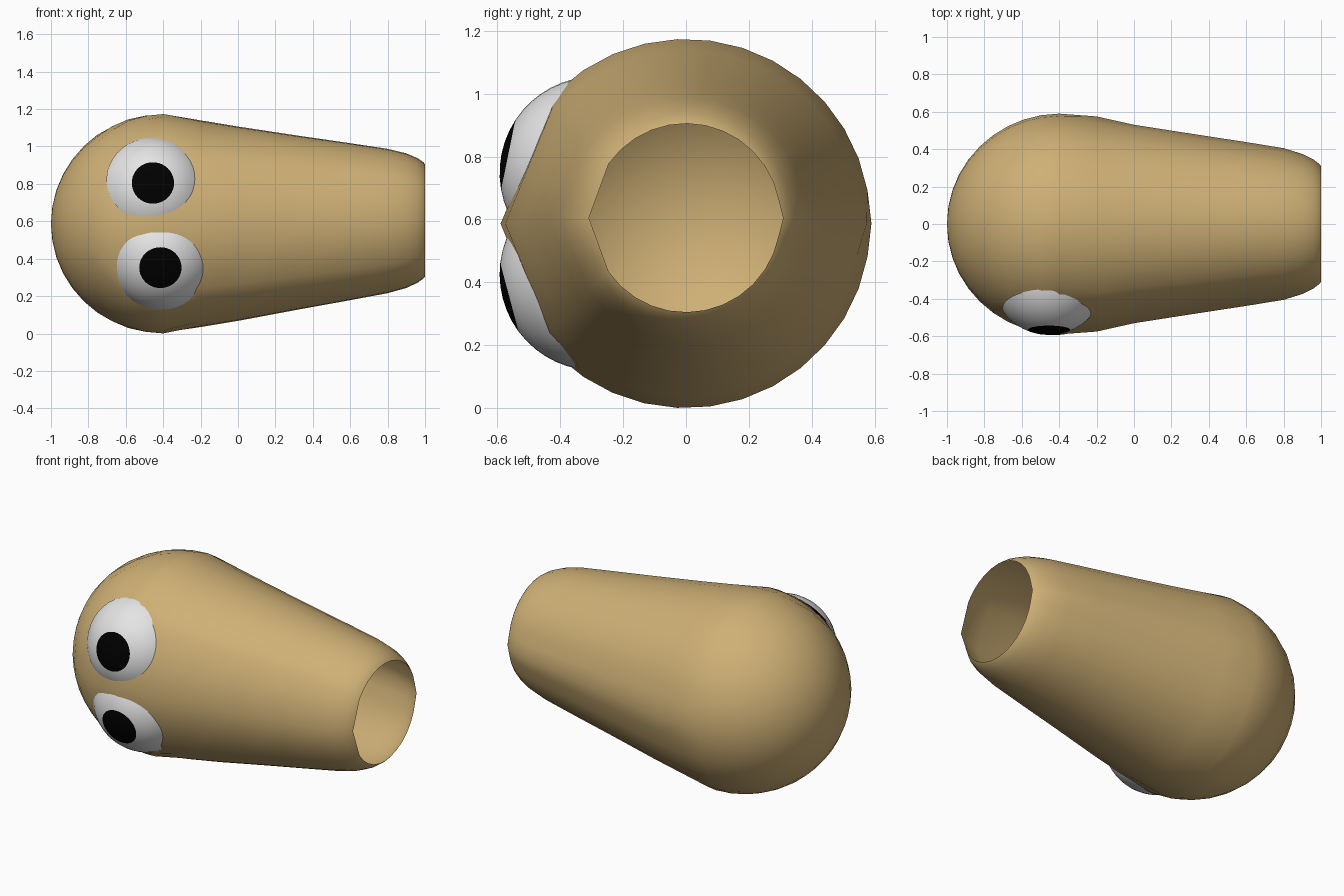
import bpy, bmesh
from math import sin, cos, pi, radians
from mathutils import Vector

cube = bpy.data.objects.get("Cube")
if cube:
    bpy.data.objects.remove(cube)


def material(name, color):
    m = bpy.data.materials.new(name)
    m.use_nodes = True
    m.diffuse_color = (*color, 1)
    m.node_tree.nodes["Principled BSDF"].inputs["Base Color"].default_value = (*color, 1)
    return m


tan = material("tan", (0.62, 0.435, 0.18))
white = material("eye white", (0.78, 0.78, 0.78))
black = material("pupil black", (0, 0, 0))


def finish(bm, name, mats):
    for f in bm.faces:
        f.smooth = True
    mesh = bpy.data.meshes.new(name)
    bm.to_mesh(mesh)
    bm.free()
    for m in mats:
        mesh.materials.append(m)
    obj = bpy.data.objects.new(name, mesh)
    bpy.context.collection.objects.link(obj)
    return obj


def lerp(x, points):
    for (x0, y0), (x1, y1) in zip(points, points[1:]):
        if x <= x1:
            return y0 + (y1 - y0) * (x - x0) / (x1 - x0)
    return points[-1][1]


# Body: round head and tapering open tube, with two flat facets along the front
MID, R = 0.587, 0.587
HEAD_X, HEAD_LEN = -0.4, 0.6
STEPS = 26
profile = [(HEAD_X - HEAD_LEN * cos(a), R * sin(a))
           for a in (i * pi / 20 for i in range(1, 11))]
profile += [(-0.2, 0.553), (0, 0.52), (0.3, 0.469), (0.6, 0.42), (0.8, 0.386),
            (0.9, 0.36), (0.96, 0.333), (0.99, 0.312), (1, 0.3)]
facet_angle = [(-1, 11), (-0.75, 16), (-0.6, 36), (-0.4, 46), (-0.2, 38), (0.6, 38), (1, 35)]
# Slightly raised seams run along the front and the back
seam_scale = [(-0.8, 1), (-0.4, 1.005), (-0.2, 1.04), (0, 1.02), (0.8, 1.05), (1, 1.03)]

bm = bmesh.new()
rings = []
for x, r in profile:
    c = radians(lerp(x, facet_angle))
    angles = [0] + [c + (2 * pi - 2 * c) * i / STEPS for i in range(STEPS + 1)]
    zc = MID + 0.018 * max(0, x)
    ring = []
    for a in angles:
        s = r * lerp(max(x, -0.8), seam_scale) if abs(cos(a)) > 0.999 else r
        ring.append(bm.verts.new((x, -s * cos(a), zc + s * sin(a))))
    rings.append(ring)
tip = bm.verts.new((HEAD_X - HEAD_LEN, 0, MID))
n = STEPS + 2
for i in range(n):
    j = (i + 1) % n
    bm.faces.new((tip, rings[0][i], rings[0][j]))
    for a, b in zip(rings, rings[1:]):
        bm.faces.new((a[i], b[i], b[j], a[j]))
bmesh.ops.recalc_face_normals(bm, faces=bm.faces)
if sum(f.normal.dot(f.calc_center_median() - Vector((0, 0, MID))) for f in bm.faces) < 0:
    bmesh.ops.reverse_faces(bm, faces=bm.faces)
finish(bm, "body", [tan])


# Eyes: shallow domes on the facets, with a pupil cap around the dome's pole
def eye(name, x, side, look):
    look_dir = Vector((0, -cos(look), side * sin(look)))
    facet = Vector((0, -0.91, side * 0.41))
    bm = bmesh.new()
    bmesh.ops.create_uvsphere(bm, u_segments=40, v_segments=25, radius=0.307)
    for f in bm.faces:
        if f.calc_center_median().normalized().z > cos(radians(21.6)):
            f.material_index = 1
    turn = Vector((0, 0, 1)).rotation_difference(look_dir).to_matrix()
    bmesh.ops.rotate(bm, verts=bm.verts, cent=(0, 0, 0), matrix=turn)
    bmesh.ops.bisect_plane(bm, geom=bm.verts[:] + bm.edges[:] + bm.faces[:],
                           plane_co=facet * 0.18, plane_no=facet, clear_inner=True)
    bmesh.ops.translate(bm, verts=bm.verts, vec=(x, -0.286, MID + side * 0.161))
    finish(bm, name, [white, black])


eye("upper_eye", -0.455, 1, radians(11.5))
eye("lower_eye", -0.415, -1, radians(15))
